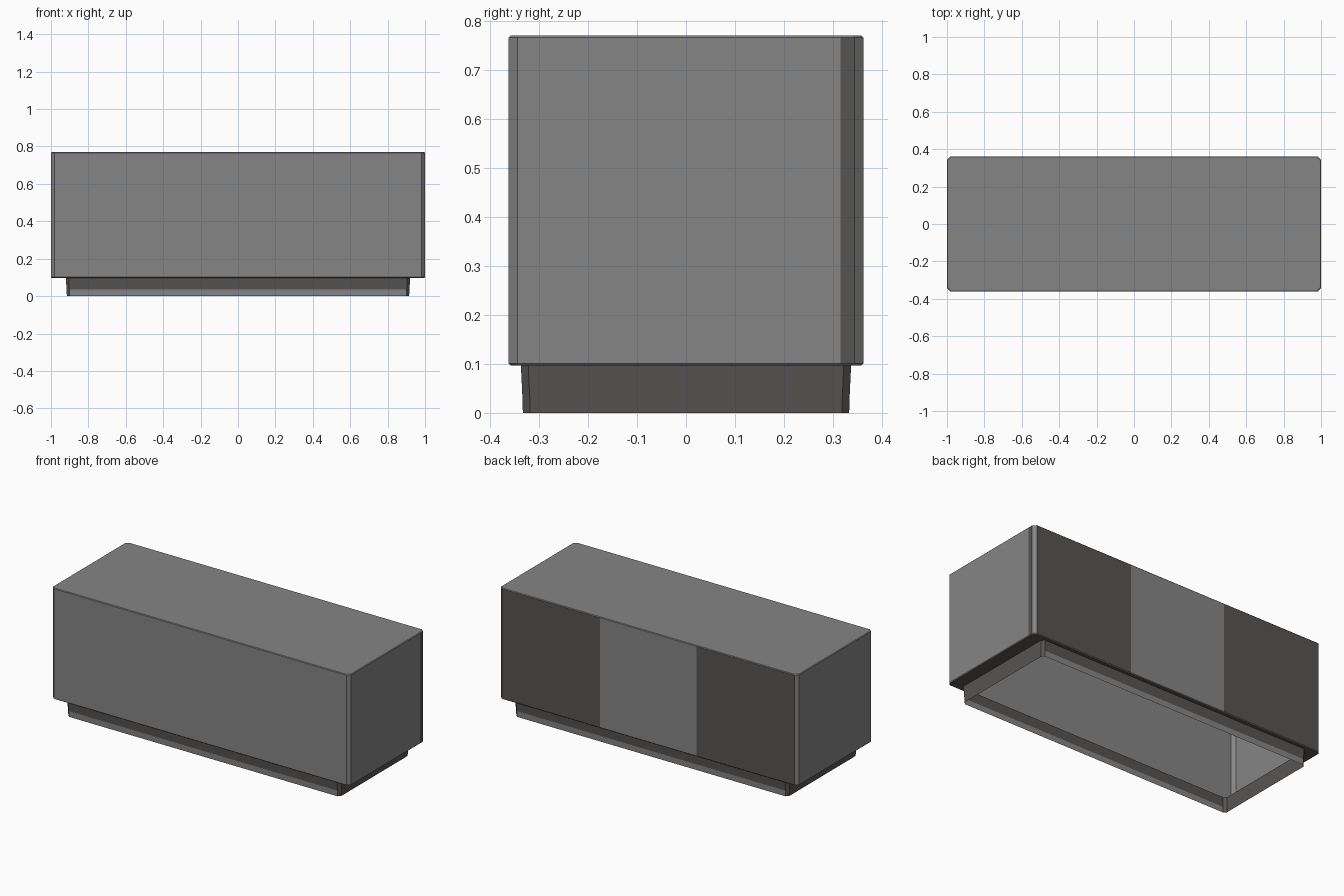
import bpy, bmesh

if "Cube" in bpy.data.objects:
    bpy.data.objects.remove(bpy.data.objects["Cube"])


def material(name, rgb):
    m = bpy.data.materials.new(name)
    m.diffuse_color = (*rgb, 1.0)
    m.use_nodes = True
    m.node_tree.nodes["Principled BSDF"].inputs["Base Color"].default_value = m.diffuse_color
    return m


GREY = material("warm grey", (0.24, 0.235, 0.24))
DARK = material("dark brown grey", (0.095, 0.09, 0.085))


def ring(hx, hy, c, z):
    """Chamfered rectangle, with extra points where the back and end panels split."""
    back = [(hx - c, hy), (0.325, hy), (-0.325, hy), (-hx + c, hy)]
    left = [(-hx, hy - c), (-hx, -hy + c)]
    front = [(-hx + c, -hy), (hx - c, -hy)]
    right = [(hx, -hy + c), (hx, 0.315), (hx, hy - c)]
    return [(x, y, z) for x, y in back + left + front + right]


def shell(name, rings, cap, is_dark):
    """Open thin shell skinned through the rings, coloured by a face rule."""
    bm = bmesh.new()
    loops = [[bm.verts.new(p) for p in r] for r in rings]
    for lo, hi in zip(loops, loops[1:]):
        n = len(lo)
        for i in range(n):
            j = (i + 1) % n
            bm.faces.new((lo[i], lo[j], hi[j], hi[i]))
    if cap:
        bm.faces.new(loops[-1])
    bm.normal_update()
    for f in bm.faces:
        f.material_index = int(is_dark(f.calc_center_median(), f.normal))
    mesh = bpy.data.meshes.new(name)
    bm.to_mesh(mesh)
    bm.free()
    mesh.materials.append(GREY)
    mesh.materials.append(DARK)
    obj = bpy.data.objects.new(name, mesh)
    bpy.context.collection.objects.link(obj)
    return obj


# Cabinet body: hollow from below, dark outer thirds on the back,
# a narrow dark strip on the right end, and a ledge stepping in to the plinth
def body_dark(c, n):
    if n.z < -0.9:
        return True
    if n.y > 0.9:
        return abs(c.x) > 0.33
    return n.x > 0.9 and c.y > 0.315


shell("cabinet_body", [
    ring(0.92, 0.337, 0.015, 0.097),
    ring(0.996, 0.358, 0.018, 0.097),
    ring(1.0, 0.362, 0.018, 0.101),
    ring(1.0, 0.362, 0.018, 0.766),
    ring(0.996, 0.358, 0.018, 0.77),
], True, body_dark)

# Recessed plinth: dark, with a lighter lower strip on the long sides
shell("plinth", [
    ring(0.915, 0.333, 0.015, 0.0),
    ring(0.917, 0.334, 0.015, 0.035),
    ring(0.92, 0.337, 0.015, 0.097),
], False, lambda c, n: c.z > 0.035 or abs(n.y) < 0.9)
